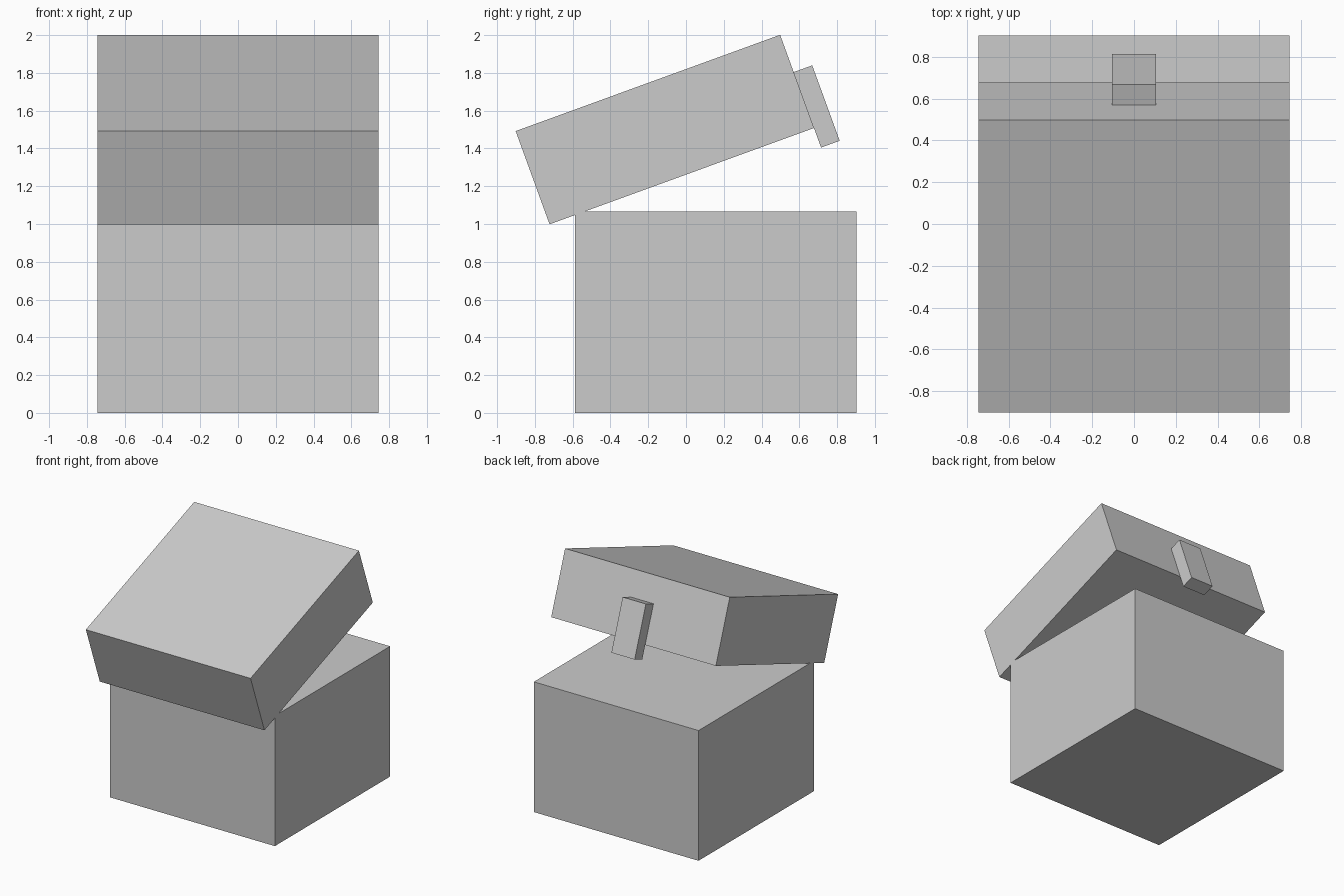
import bpy
from math import radians
from mathutils import Matrix, Vector

cube = bpy.data.objects.get("Cube")
if cube:
    bpy.data.objects.remove(cube, do_unlink=True)

# Single flat grey
grey = bpy.data.materials.new("light_grey")
grey.use_nodes = True
colour = (0.6, 0.6, 0.6, 1)
grey.diffuse_color = colour
grey.node_tree.nodes["Principled BSDF"].inputs["Base Color"].default_value = colour


def box(name, size, centre, frame=Matrix()):
    """Box of the given size, placed by its centre in a local frame."""
    bpy.ops.mesh.primitive_cube_add(size=1)
    ob = bpy.context.object
    ob.name = name
    ob.data.transform(Matrix.Diagonal((*size, 1)))
    ob.matrix_world = frame @ Matrix.Translation(centre)
    ob.data.materials.append(grey)
    return ob


WIDTH = 1.49

# Box body
box("box_body", (WIDTH, 1.49, 1.065), (0, 0.157, 0.5325))

# Lid tilted open, with the latch plate on its rear face
lid_frame = Matrix.Translation(Vector((0, -0.112, 1.5))) @ Matrix.Rotation(radians(20), 4, "X")
box("lid", (WIDTH, 1.49, 0.525), (0, 0, 0), lid_frame)
box("latch", (0.21, 0.105, 0.425), (0, 0.797, -0.16), lid_frame)
